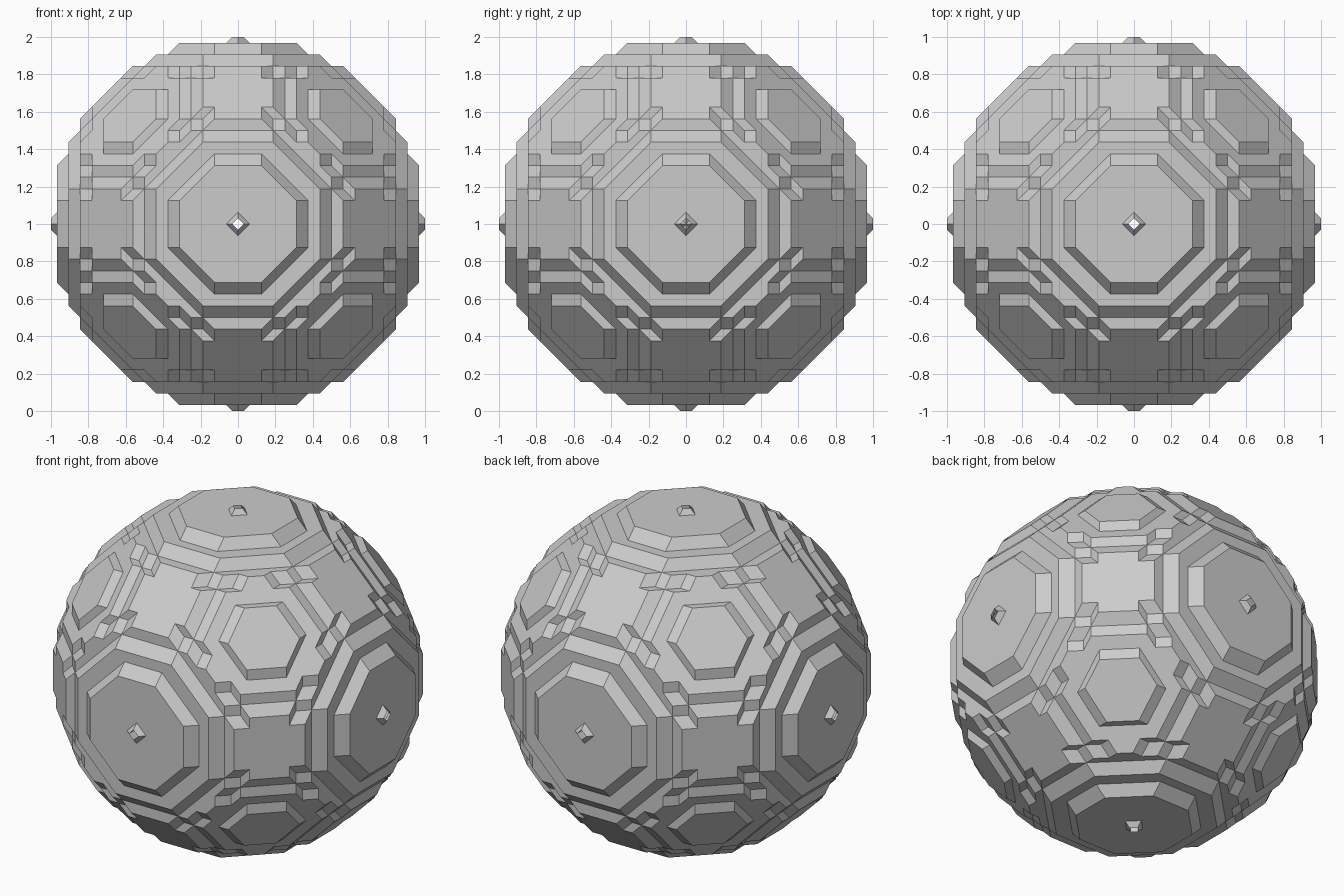
import bpy, bmesh, math
from itertools import permutations, product
from mathutils import Matrix

if "Cube" in bpy.data.objects:
    bpy.data.objects.remove(bpy.data.objects["Cube"])

U = 1 / 32  # grid unit of the design

grey = bpy.data.materials.new("plain_grey")
grey.diffuse_color = (0.6, 0.6, 0.6, 1)
grey.use_nodes = True
grey.node_tree.nodes["Principled BSDF"].inputs["Base Color"].default_value = grey.diffuse_color


def add_object(name, bm):
    bmesh.ops.dissolve_limit(bm, angle_limit=0.002, verts=bm.verts, edges=bm.edges)
    bmesh.ops.recalc_face_normals(bm, faces=bm.faces)
    me = bpy.data.meshes.new(name)
    bm.to_mesh(me)
    bm.free()
    me.materials.append(grey)
    ob = bpy.data.objects.new(name, me)
    bpy.context.collection.objects.link(ob)
    return ob


def octahedral_solid(name, p, q, r):
    """Convex solid whose corners are all signed permutations of (p, q, r)."""
    pts = {tuple(s * v for s, v in zip(signs, perm))
           for perm in permutations((p, q, r)) for signs in product((1, -1), repeat=3)}
    bm = bmesh.new()
    for x, y, z in sorted(pts):
        bm.verts.new((x * U, y * U, z * U + 1))
    bmesh.ops.convex_hull(bm, input=bm.verts)
    return add_object(name, bm)


def boolean(target, other, operation):
    mod = target.modifiers.new(other.name, 'BOOLEAN')
    mod.operation = operation
    mod.solver = 'EXACT'
    mod.object = other
    bpy.context.view_layer.objects.active = target
    bpy.ops.object.modifier_apply(modifier=mod.name)
    bpy.data.objects.remove(other)


# Main body, then the stepped layers that overlap it
ball = octahedral_solid("faceted_ball", 25, 20, 6)
layers = {
    "square_steps": (25, 18, 10),
    "square_tongues": (27, 18, 4),
    "corner_steps": (27, 16, 8),
    "corner_blocks": (27, 14, 12),
    "octagon_rings": (29, 14, 6),
    "octagon_plates": (31, 10, 4),
    "hexagon_plates": (23, 18, 14),
    "axis_tips": (33, 0, 0),
}
for name, corner in layers.items():
    boolean(ball, octahedral_solid(name, *corner), 'UNION')

# Narrow diamond holes through the three axes
for axis in 'XYZ':
    bm = bmesh.new()
    bmesh.ops.create_cone(bm, cap_ends=True, segments=4, radius1=U, radius2=U, depth=3)
    turn = Matrix() if axis == 'Z' else Matrix.Rotation(math.pi / 2, 4, 'Y' if axis == 'X' else 'X')
    bmesh.ops.transform(bm, matrix=Matrix.Translation((0, 0, 1)) @ turn, verts=bm.verts)
    boolean(ball, add_object("hole_cutter_" + axis.lower(), bm), 'DIFFERENCE')

# Merge coplanar facets
bm = bmesh.new()
bm.from_mesh(ball.data)
bmesh.ops.remove_doubles(bm, verts=bm.verts, dist=1e-5)
bmesh.ops.dissolve_limit(bm, angle_limit=0.002, verts=bm.verts, edges=bm.edges)
bm.to_mesh(ball.data)
bm.free()
